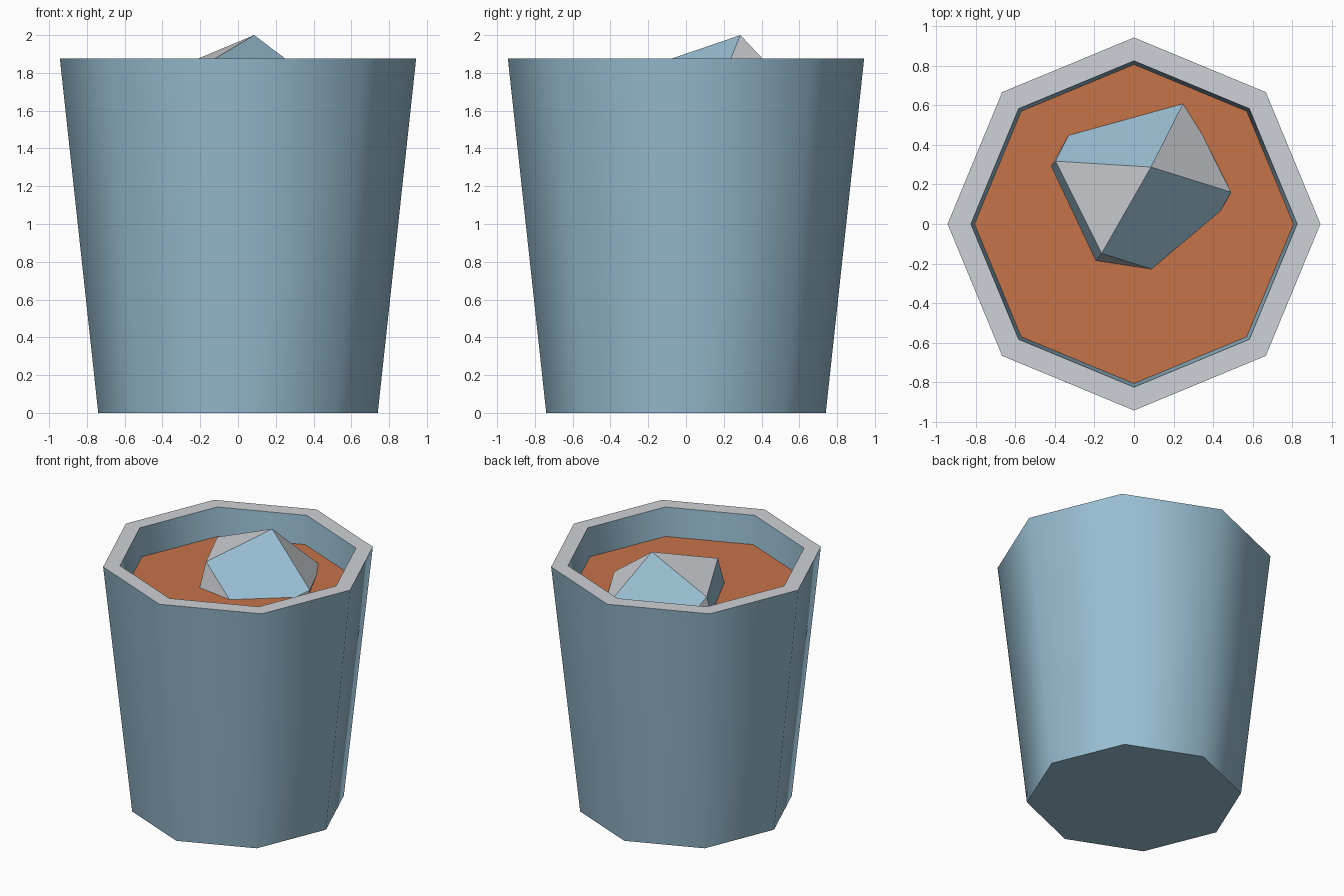
import bpy, bmesh, math
from mathutils import Vector, Matrix

if "Cube" in bpy.data.objects:
    bpy.data.objects.remove(bpy.data.objects["Cube"])

SIDES = 8


def material(name, rgb):
    lin = [((c / 255 + 0.055) / 1.055) ** 2.4 for c in rgb]
    m = bpy.data.materials.new(name)
    m.diffuse_color = (*lin, 1)
    m.use_nodes = True
    m.node_tree.nodes["Principled BSDF"].inputs["Base Color"].default_value = m.diffuse_color
    return m


blue = material("pale blue", (152, 190, 210))
grey = material("light grey", (206, 209, 214))
orange = material("burnt orange", (198, 115, 72))


def finish(name, bm, mats):
    bmesh.ops.recalc_face_normals(bm, faces=bm.faces[:])
    me = bpy.data.meshes.new(name)
    bm.to_mesh(me)
    bm.free()
    ob = bpy.data.objects.new(name, me)
    bpy.context.collection.objects.link(ob)
    for m in mats:
        me.materials.append(m)
    return ob


def lathe(name, profile, mats):
    """Closed eight-sided solid from (radius, height) rings, capped at both ends."""
    bm = bmesh.new()
    rings = []
    for r, z in profile:
        rings.append([bm.verts.new((r * math.cos(a), r * math.sin(a), z))
                      for a in (2 * math.pi * i / SIDES for i in range(SIDES))])
    for lo, hi in zip(rings, rings[1:]):
        for i in range(SIDES):
            j = (i + 1) % SIDES
            bm.faces.new((lo[i], lo[j], hi[j], hi[i]))
    bm.faces.new(rings[0][::-1])
    bm.faces.new(rings[-1])
    return finish(name, bm, mats)


# Cup: tapered wall with grey rim and hollow inside
RIM_Z = 1.875
cup = lathe("cup", [(0.74, 0), (0.943, RIM_Z), (0.825, RIM_Z), (0.675, 0.12)], [blue, grey])
for f in cup.data.polygons:
    flat = abs(f.normal.z) > 0.9
    f.use_smooth = not flat
    f.material_index = int(flat and f.center.z > RIM_Z - 0.01)
bpy.context.view_layer.objects.active = cup
cup.select_set(True)
bpy.ops.object.shade_smooth_by_angle(angle=math.radians(60))

# Drink filling the cup
lathe("drink", [(0.795, 1.52), (0.807, 1.66)], [orange])

# Ice cube: cube with corners cut to the edge midpoints, tilted in the drink
h = 0.371
bm = bmesh.new()
for a in (-h, h):
    for b in (-h, h):
        for p in ((a, b, 0), (a, 0, b), (0, a, b)):
            bm.verts.new(p)
bmesh.ops.convex_hull(bm, input=bm.verts[:])
bmesh.ops.dissolve_limit(bm, angle_limit=0.02, verts=bm.verts[:], edges=bm.edges[:])
for f in bm.faces:
    f.material_index = int(len(f.verts) == 3)   # grey cut corners, blue sides
ez = Vector((-0.33, -0.156, 0.08)).normalized()
ex = Vector((0.161, -0.183, 0.281))
ex = (ex - ez * ex.dot(ez)).normalized()
ey = ez.cross(ex)
rot = Matrix((ex, ey, ez)).transposed().to_4x4()
tip = Vector((0.086, 0.288, 2.0))
centre = tip - h * (ex + ey)
bmesh.ops.transform(bm, matrix=Matrix.Translation(centre) @ rot, verts=bm.verts[:])
finish("ice_cube", bm, [blue, grey])
